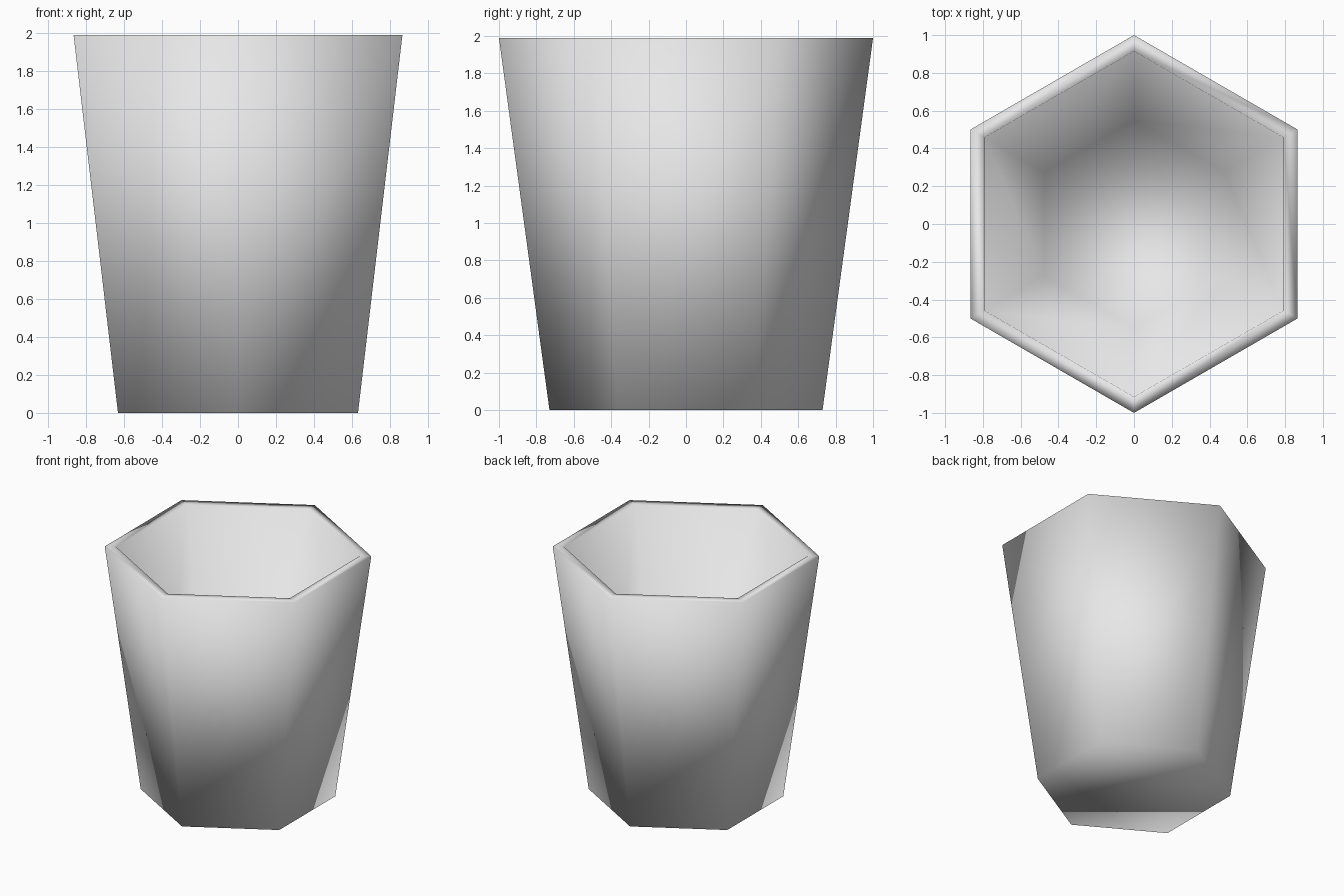
import bpy
import bmesh
from math import cos, sin, pi

cube = bpy.data.objects.get("Cube")
if cube:
    bpy.data.objects.remove(cube, do_unlink=True)

SIDES = 6
# (corner radius, height): outer base, outer rim, inner rim, inner floor
PROFILE = [(0.73, 0), (1.0, 1.99), (0.915, 1.99), (0.55, 0.2)]

# One soft grey for the whole cup
grey = bpy.data.materials.new("light grey")
grey.use_nodes = True
colour = (0.8, 0.8, 0.8, 1)
grey.diffuse_color = colour
grey.node_tree.nodes["Principled BSDF"].inputs["Base Color"].default_value = colour


def ring(bm, radius, z):
    angles = [pi / 2 + 2 * pi * i / SIDES for i in range(SIDES)]
    return [bm.verts.new((radius * cos(a), radius * sin(a), z)) for a in angles]


# Tapered hexagonal cup: outer wall, rim and inner wall
bm = bmesh.new()
rings = [ring(bm, r, z) for r, z in PROFILE]
for low, high in zip(rings, rings[1:]):
    for i in range(SIDES):
        j = (i + 1) % SIDES
        bm.faces.new((low[i], low[j], high[j], high[i]))

# Underside and inner floor
bm.faces.new(rings[0][::-1])
bm.faces.new(rings[-1])
bmesh.ops.recalc_face_normals(bm, faces=bm.faces)

# Soft shading runs across every edge
for face in bm.faces:
    face.smooth = True

mesh = bpy.data.meshes.new("hexagonal_cup")
bm.to_mesh(mesh)
bm.free()
mesh.materials.append(grey)
cup = bpy.data.objects.new("hexagonal_cup", mesh)
bpy.context.collection.objects.link(cup)
